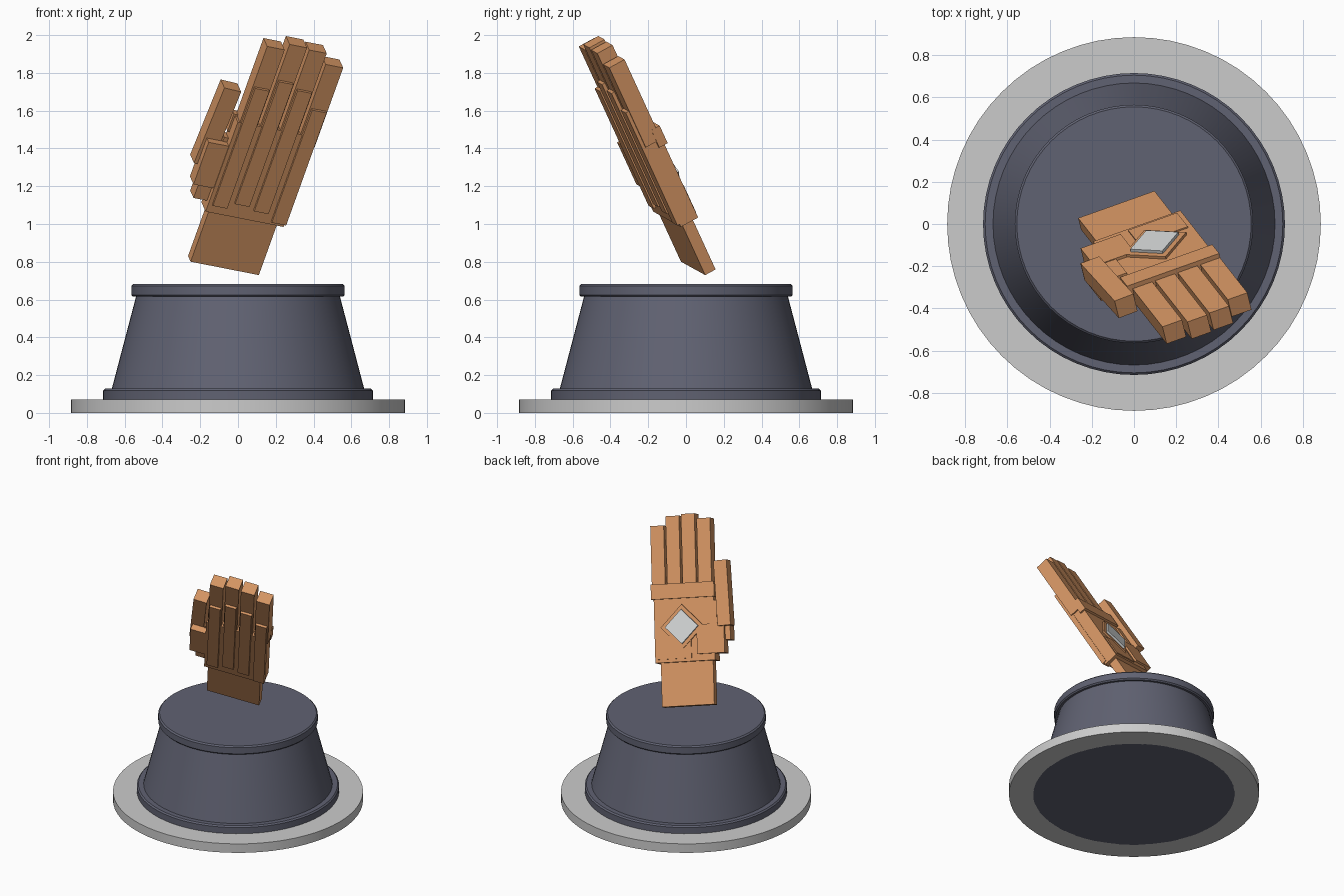
import bpy, bmesh, math
from mathutils import Matrix, Vector

if "Cube" in bpy.data.objects:
    bpy.data.objects.remove(bpy.data.objects["Cube"])


def material(name, rgb):
    m = bpy.data.materials.new(name)
    m.diffuse_color = (*rgb, 1)
    m.use_nodes = True
    m.node_tree.nodes["Principled BSDF"].inputs["Base Color"].default_value = m.diffuse_color
    return m


TAN = material("tan", (0.67, 0.305, 0.127))
SLATE = material("slate", (0.117, 0.122, 0.168))
GREY = material("light_grey", (0.60, 0.60, 0.60))
WHITE = material("gem_white", (0.66, 0.68, 0.68))


def make_object(name, bm, mat):
    bmesh.ops.recalc_face_normals(bm, faces=bm.faces)
    me = bpy.data.meshes.new(name)
    bm.to_mesh(me)
    bm.free()
    me.materials.append(mat)
    ob = bpy.data.objects.new(name, me)
    bpy.context.collection.objects.link(ob)
    return ob


def lathe(name, profile, mat, closed=False, steps=64):
    """Spin an (r, z) profile about the z axis."""
    bm = bmesh.new()
    vs = [bm.verts.new((r, 0, z)) for r, z in profile]
    es = [bm.edges.new(p) for p in zip(vs, vs[1:])]
    if closed:
        es.append(bm.edges.new((vs[-1], vs[0])))
    bmesh.ops.spin(bm, geom=vs + es, cent=(0, 0, 0), axis=(0, 0, 1),
                   angle=2 * math.pi, steps=steps)
    bmesh.ops.remove_doubles(bm, verts=bm.verts, dist=1e-5)
    ob = make_object(name, bm, mat)
    bpy.ops.object.select_all(action='DESELECT')
    ob.select_set(True)
    bpy.context.view_layer.objects.active = ob
    bpy.ops.object.shade_smooth_by_angle(angle=math.radians(30))
    return ob


# Ground ring and pedestal
lathe("base_ring", [(0.712, 0), (0.885, 0), (0.885, 0.07), (0.70, 0.07)], GREY, closed=True)
lathe("pedestal", [(0, 0), (0.715, 0), (0.715, 0.118), (0.705, 0.128), (0.668, 0.128),
                   (0.54, 0.615), (0.556, 0.615), (0.565, 0.624), (0.565, 0.672),
                   (0.555, 0.682), (0, 0.682)], SLATE)

# Hand frame: x across, y toward the back of the hand, z along the fingers
U = Vector((0.311, -0.397, 0.864)).normalized()
W = Vector((0.93, 0.327, -0.176))
W = (W - U * W.dot(U)).normalized()
N = U.cross(W)
HAND = Matrix.Translation((-0.077, 0.065, 0.78)) @ Matrix((W, N, U)).transposed().to_4x4()


def block(name, a, c, b, mat=TAN, tilt=0):
    """Box in the hand frame from ranges across, through and along the hand."""
    bm = bmesh.new()
    mid = [(r[0] + r[1]) / 2 for r in (a, c, b)]
    size = [r[1] - r[0] for r in (a, c, b)]
    bmesh.ops.create_cube(bm, size=1)
    local = Matrix.Translation(mid) @ Matrix.Rotation(tilt, 4, 'Y') @ Matrix.Diagonal((*size, 1))
    bm.transform(HAND @ local)
    return make_object(name, bm, mat)


# Wrist and palm
block("wrist", (-0.195, 0.195), (-0.032, 0.032), (0, 0.42))
block("palm", (-0.218, 0.228), (-0.05, 0.056), (0.312, 0.86))
block("heel_plate", (-0.045, 0.205), (0.03, 0.063), (0.335, 0.50))
block("knuckle_strip", (-0.228, 0.243), (0.02, 0.071), (0.763, 0.87))

# Fingers with the raised plates on their palm side
tips = [1.325, 1.362, 1.352, 1.288]
plates = [(0.36, 1.08), (0.395, 1.145), (0.375, 1.115), (0.33, 1.02)]
for i, (tip, span) in enumerate(zip(tips, plates)):
    mid = -0.155 + i * 0.1155
    block(f"finger_{i + 1}", (mid - 0.05, mid + 0.05), (-0.046, 0.048), (0.8, tip))
    block(f"finger_plate_{i + 1}", (mid - 0.041, mid + 0.041), (-0.065, -0.03), span)

# Thumb
block("thumb_tip", (-0.392 + 0.048, -0.247), (0.003, 0.098), (0.55, 1.015), tilt=0.04)
block("thumb_joint", (-0.333, -0.212), (-0.045, 0.045), (0.452, 0.71))
block("thumb_base", (-0.295, -0.09), (-0.015, 0.07), (0.36, 0.57))
block("thumb_web", (-0.242, -0.185), (0.0, 0.066), (0.54, 0.735))

# Diamond set into the back of the hand
for name, half, c, mat in (("diamond_frame", 0.113, (0.03, 0.07), TAN),
                           ("diamond_gem", 0.087, (0.05, 0.085), WHITE)):
    block(name, (0.018 - half, 0.018 + half), c, (0.56 - half, 0.56 + half), mat, math.pi / 4)
